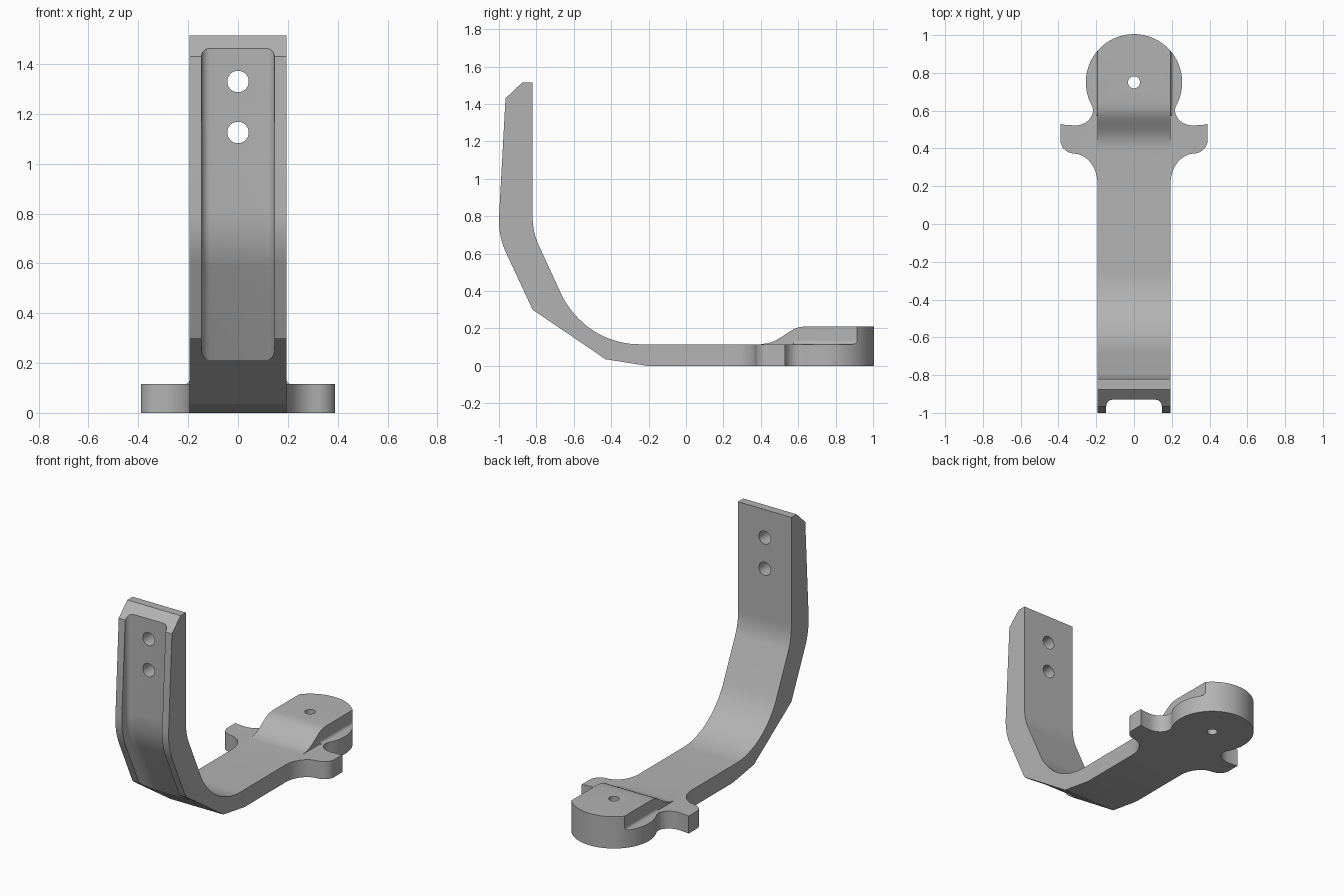
import bpy, bmesh, math
from mathutils import Vector

if "Cube" in bpy.data.objects:
    bpy.data.objects.remove(bpy.data.objects["Cube"], do_unlink=True)

steel = bpy.data.materials.new("plain grey metal")
steel.use_nodes = True
GREY = (0.45, 0.45, 0.45, 1)
steel.diffuse_color = GREY
steel.node_tree.nodes["Principled BSDF"].inputs["Base Color"].default_value = GREY


def link(name, bm):
    bmesh.ops.recalc_face_normals(bm, faces=bm.faces)
    me = bpy.data.meshes.new(name)
    bm.to_mesh(me)
    bm.free()
    me.materials.append(steel)
    ob = bpy.data.objects.new(name, me)
    bpy.context.collection.objects.link(ob)
    return ob


def prism(name, pts, place, lo, hi):
    """Extrude a 2D outline; place(a, b, t) gives the 3D point."""
    bm = bmesh.new()
    face = bm.faces.new([bm.verts.new(place(a, b, lo)) for a, b in pts])
    new = bmesh.ops.extrude_face_region(bm, geom=[face])["geom"]
    shift = Vector(place(0, 0, hi)) - Vector(place(0, 0, lo))
    bmesh.ops.translate(bm, vec=shift, verts=[v for v in new if isinstance(v, bmesh.types.BMVert)])
    return link(name, bm)


def across(y, z, x):
    return (x, y, z)


def upward(x, y, z):
    return (x, y, z)


def along(x, z, y):
    return (x, y, z)


def arc(p0, p1, p2, n=12):
    """Round bend from p0 to p2 with tangents meeting at p1."""
    a, b, c = Vector(p0), Vector(p1), Vector(p2)
    w = math.sin((a - b).angle(c - b) / 2)
    out = []
    for i in range(n + 1):
        t = i / n
        k = ((1 - t) ** 2, 2 * w * t * (1 - t), t * t)
        out.append(tuple((a * k[0] + b * k[1] + c * k[2]) / sum(k)))
    return out


def circle(cx, cy, r, start=0, end=360, n=48):
    return [(cx + r * math.cos(math.radians(start + (end - start) * i / n)),
             cy + r * math.sin(math.radians(start + (end - start) * i / n))) for i in range(n + 1)]


def combine(target, tool, operation):
    mod = target.modifiers.new("cut", "BOOLEAN")
    mod.operation, mod.solver, mod.object = operation, "EXACT", tool
    bpy.context.view_layer.objects.active = target
    bpy.ops.object.modifier_apply(modifier=mod.name)
    bpy.data.objects.remove(tool, do_unlink=True)


HALF, PLATE, PAD = 0.194, 0.115, 0.21

# Curved arm, flat base and ramped pad as one side profile
ramp = [(0.40, PLATE), (0.44, 0.121), (0.47, 0.131), (0.50, 0.147), (0.53, 0.167),
        (0.56, 0.187), (0.585, 0.2), (0.61, 0.207), (0.64, PAD)]
profile = [(1.1, 0), (-0.21, 0), (-0.43, 0.035), (-0.82, 0.30)]
profile += arc((-0.96, 0.60), (-1.003, 0.69), (-1.0, 0.79))
profile += [(-0.965, 1.43), (-0.875, 1.515), (-0.82, 1.515)]
profile += arc((-0.82, 0.80), (-0.82, 0.715), (-0.79, 0.65))
profile += arc((-0.67, 0.39), (-0.543, PLATE), (-0.25, PLATE), 20)
profile += ramp + [(1.1, PAD)]
body = prism("curved_bracket", profile, across, -HALF, HALF)

# Small fillets beside the pad
R = 0.02
for s in (-1, 1):
    cove = [(s * (HALF + R - R * math.sin(a)), PLATE + R - R * math.cos(a))
            for a in [math.pi / 2 * i / 6 for i in range(7)]]
    cove += [(s * (HALF - 0.02), PLATE + R), (s * (HALF - 0.02), PLATE - 0.02), (s * (HALF + R), PLATE - 0.02)]
    combine(body, prism("pad_fillet", cove, along, 0.575, 1.08), "UNION")

# Rounded end of the pad
round_end = [(-0.5, -1.2), (0.5, -1.2), (0.5, 0.6)]
round_end += circle(0, 0.75, 0.255, -30, 210, 72) + [(-0.5, 0.6)]
combine(body, prism("round_end", round_end, upward, -0.5, 2), "INTERSECT")

# Flat base plate with side ears and round end
ear = arc((HALF, 0.23), (0.205, 0.362), (0.31, 0.372), 10)
ear += arc((0.325, 0.374), (0.39, 0.382), (0.39, 0.445), 8)
ear += [(0.39, 0.53), (0.36, 0.524)]
ear += arc((0.31, 0.522), (0.185, 0.522), (0.221, 0.6225), 12)[:-1]
outline = ear + circle(0, 0.75, 0.255, -30, 210, 72)
outline += [(-x, y) for x, y in reversed(ear)]
combine(body, prism("base_plate", outline, upward, 0, PLATE), "UNION")

# Channel down the front of the arm, with rounded inner corners
floor = [(-0.93, 1.7)] + arc((-0.93, 0.82), (-0.93, 0.69), (-0.88, 0.585)) + [(-0.60, 0.033)]
W, F = 0.147, 0.035
half = [(W - F + F * math.sin(a), F - F * math.cos(a))
        for a in [math.pi / 2 * i / 8 for i in range(9)]] + [(W, 0.25)]
section = [(-x, d) for x, d in reversed(half)] + half
bm = bmesh.new()
rings = []
for i, p in enumerate(floor):
    before, after = Vector(floor[max(i - 1, 0)]), Vector(floor[min(i + 1, len(floor) - 1)])
    t = (after - before).normalized()
    n = Vector((t.y, -t.x))
    rings.append([bm.verts.new((x, p[0] + n.x * d, p[1] + n.y * d)) for x, d in section])
for a, b in zip(rings, rings[1:]):
    for j in range(len(a)):
        k = (j + 1) % len(a)
        bm.faces.new((a[j], a[k], b[k], b[j]))
bm.faces.new(rings[0])
bm.faces.new(rings[-1])
combine(body, link("channel", bm), "DIFFERENCE")

# Bolt holes
for z in (1.33, 1.125):
    combine(body, prism("bolt_hole", circle(0, z, 0.043)[:-1], along, -1.2, -0.6), "DIFFERENCE")
combine(body, prism("pad_hole", circle(0, 0.75, 0.032)[:-1], upward, -0.2, 0.5), "DIFFERENCE")

# Tidy and smooth the bends, keeping edges sharp
bm = bmesh.new()
bm.from_mesh(body.data)
bmesh.ops.remove_doubles(bm, verts=bm.verts, dist=0.0001)
bm.to_mesh(body.data)
bm.free()
bpy.ops.object.select_all(action="DESELECT")
body.select_set(True)
bpy.context.view_layer.objects.active = body
bpy.ops.object.shade_smooth_by_angle(angle=math.radians(20))
